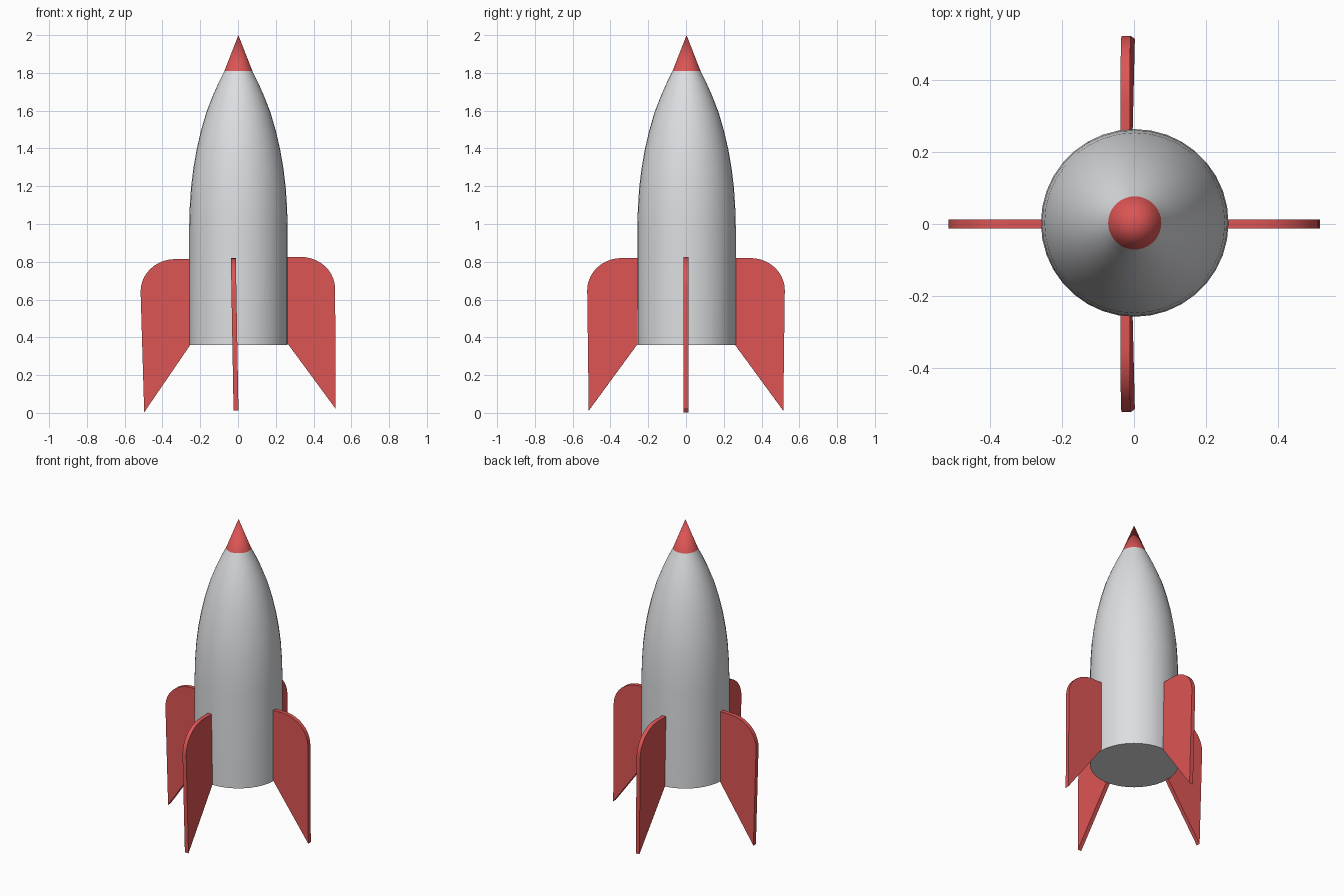
import bpy, bmesh, math
from mathutils import Matrix

if "Cube" in bpy.data.objects:
    bpy.data.objects.remove(bpy.data.objects["Cube"])


def material(name, rgb):
    m = bpy.data.materials.new(name)
    m.diffuse_color = (*rgb, 1)
    m.use_nodes = True
    m.node_tree.nodes["Principled BSDF"].inputs["Base Color"].default_value = m.diffuse_color
    return m


red = material("red", (0.72, 0.09, 0.09))
grey = material("light grey", (0.72, 0.73, 0.75))


def add_object(name, bm, mat, smooth=False):
    bmesh.ops.recalc_face_normals(bm, faces=bm.faces[:])
    me = bpy.data.meshes.new(name)
    bm.to_mesh(me)
    bm.free()
    me.materials.append(mat)
    ob = bpy.data.objects.new(name, me)
    bpy.context.collection.objects.link(ob)
    if smooth:
        bpy.ops.object.select_all(action='DESELECT')
        ob.select_set(True)
        bpy.context.view_layer.objects.active = ob
        bpy.ops.object.shade_smooth_by_angle(angle=math.radians(35))
    return ob


# Hull and nose share one lathed profile (radius, height)
profile = [(0.261, 0.36), (0.261, 0.97), (0.258, 1.08), (0.251, 1.19),
           (0.239, 1.29), (0.222, 1.39), (0.199, 1.49), (0.170, 1.59),
           (0.135, 1.68), (0.104, 1.75), (0.074, 1.81)]
SEG = 36
bm = bmesh.new()
rings = []
for r, z in profile:
    rings.append([bm.verts.new((0.002 + r * math.cos(2 * math.pi * i / SEG),
                                0.003 + r * math.sin(2 * math.pi * i / SEG), z))
                  for i in range(SEG)])
bm.faces.new(rings[0])
tip = bm.verts.new((0.002, 0.003, 2.0))
for a, b in zip(rings, rings[1:]):
    for i in range(SEG):
        j = (i + 1) % SEG
        bm.faces.new((a[i], a[j], b[j], b[i]))
for i in range(SEG):
    bm.faces.new((rings[-1][i], rings[-1][(i + 1) % SEG], tip))
hull = add_object("hull", bm, grey, True)
hull.data.materials.append(red)
for p in hull.data.polygons:          # red nose cone
    if p.center.z > 1.81:
        p.material_index = 1

# Fin outline: rounded shoulder, swept-down tip
outline = [(0.235, 0.82)]
for k in range(11):
    a = math.radians(90 - 9 * k)
    outline.append((0.34 + 0.183 * math.cos(a), 0.65 + 0.17 * math.sin(a)))
outline += [(0.515, 0.012), (0.26, 0.36), (0.235, 0.393)]

# The whole fin set leans about one degree sideways
lean = (Matrix.Translation((0, 0, 0.55)) @ Matrix.Rotation(math.radians(-1.0), 4, 'Y')
        @ Matrix.Translation((0, 0, -0.55)))


def fin(name, angle, offset, trim):
    bm = bmesh.new()
    t = 0.013
    face = bm.faces.new([bm.verts.new((r - (trim if r > 0.3 else 0), -t, z)) for r, z in outline])
    ext = bmesh.ops.extrude_face_region(bm, geom=[face])
    bmesh.ops.translate(bm, vec=(0, 2 * t, 0),
                        verts=[v for v in ext["geom"] if isinstance(v, bmesh.types.BMVert)])
    bm.transform(lean @ Matrix.Translation((offset, 0, 0))
                 @ Matrix.Rotation(math.radians(angle), 4, 'Z'))
    add_object(name, bm, red, True)


fin("right_fin", 0, 0.001, 0.008)
fin("back_fin", 90, -0.02, 0)
fin("left_fin", 180, 0.001, 0.008)
fin("front_fin", 270, -0.02, 0)
